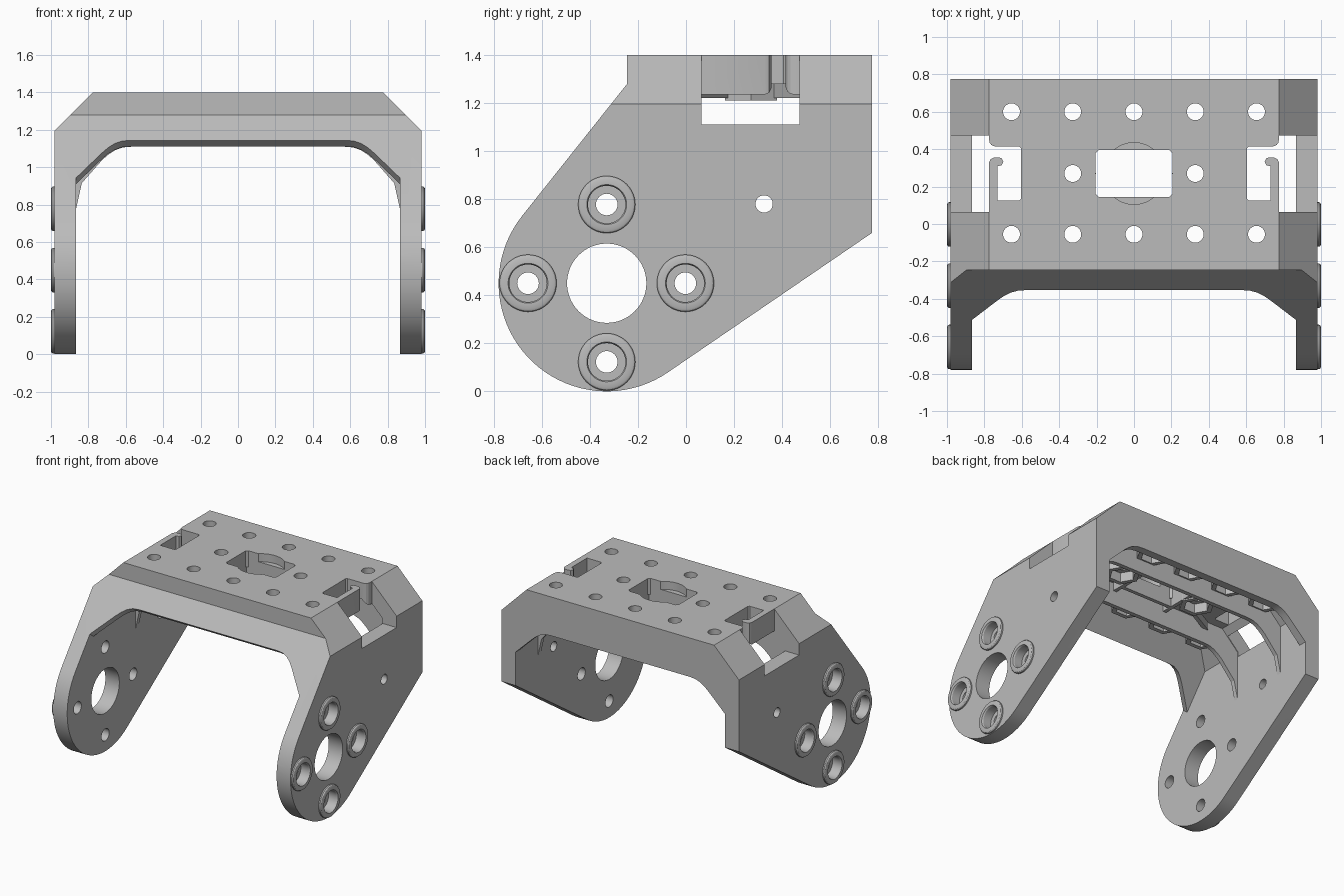
import bpy, bmesh, math
from mathutils import Vector

if "Cube" in bpy.data.objects:
    bpy.data.objects.remove(bpy.data.objects["Cube"])

grey = bpy.data.materials.new("light_grey")
grey.diffuse_color = (0.50, 0.50, 0.50, 1)
grey.use_nodes = True
grey.node_tree.nodes["Principled BSDF"].inputs["Base Color"].default_value = grey.diffuse_color


def make(name, rings, close=False):
    """Skin a list of matching closed rings; cap the ends, or join last to first."""
    bm = bmesh.new()
    vs = [[bm.verts.new(p) for p in r] for r in rings]
    n = len(vs[0])
    pairs = list(zip(vs, vs[1:])) + ([(vs[-1], vs[0])] if close else [])
    for a, b in pairs:
        for i in range(n):
            bm.faces.new((a[i], a[(i + 1) % n], b[(i + 1) % n], b[i]))
    if not close:
        bm.faces.new(vs[0])
        bm.faces.new(vs[-1])
    bmesh.ops.recalc_face_normals(bm, faces=bm.faces)
    me = bpy.data.meshes.new(name)
    bm.to_mesh(me)
    bm.free()
    me.materials.append(grey)
    ob = bpy.data.objects.new(name, me)
    bpy.context.collection.objects.link(ob)
    return ob


AXES = {"x": lambda u, v, w: (w, u, v), "y": lambda u, v, w: (u, w, v), "z": lambda u, v, w: (u, v, w)}


def prism(name, prof, axis, a, b):
    return make(name, [[AXES[axis](u, v, w) for u, v in prof] for w in (a, b)])


def circle(cu, cv, r, n=48, start=0.0):
    return [(cu + r * math.cos(start + 2 * math.pi * i / n),
             cv + r * math.sin(start + 2 * math.pi * i / n)) for i in range(n)]


def rect(u0, u1, v0, v1):
    return [(u0, v0), (u1, v0), (u1, v1), (u0, v1)]


def mirror(half):
    return half + [(-x, z) for x, z in reversed(half)]


def boolean(ob, other, op="DIFFERENCE"):
    m = ob.modifiers.new("cut", "BOOLEAN")
    m.operation, m.object, m.solver = op, other, "EXACT"
    bpy.context.view_layer.objects.active = ob
    bpy.ops.object.modifier_apply(modifier=m.name)
    bpy.data.objects.remove(other)


# outline of the side: round foot, sloped front, flat top
CY, CZ, R = -0.33, 0.45, 0.45
a0, a1 = math.radians(-55.4), math.radians(-218.5)
side = [(CY + R * math.cos(a0 + (a1 - a0) * i / 40), CZ + R * math.sin(a0 + (a1 - a0) * i / 40))
        for i in range(41)]
side += [(-0.245, 1.28), (-0.245, 1.4), (0.775, 1.4), (0.775, 0.66)]

# bracket body: front outline crossed with the side outline
body = prism("bracket_body", mirror([(0.98, -0.1), (0.98, 1.195), (0.775, 1.4)]), "y", -0.9, 0.9)
boolean(body, prism("side_shape", side, "x", -1.2, 1.2), "INTERSECT")

# hollow inside, leaving thin front and back walls
slope = (-0.245 + 0.682) / (1.28 - 0.73)
hollow = prism("hollow", mirror([(0.865, -0.2), (0.865, 1.145), (0.73, 1.28)]), "y", -1.6, 0.715)
boolean(hollow, prism("hollow_side", [(-0.177, 1.5), (-0.177, 1.28), (-0.177 - 1.5 * slope, -0.22),
                                      (0.9, -0.22), (0.9, 1.5)], "x", -1, 1), "INTERSECT")
boolean(body, hollow)

# arched openings in the back wall and the sloped front wall
arch_top = [(0.865, 0.91), (0.73, 1.04), (0.695, 1.07), (0.66, 1.092), (0.62, 1.106), (0.57, 1.11)]
arch = mirror([(0.865, -0.1)] + arch_top)
boolean(body, prism("back_opening", arch, "y", 0.6, 0.9))
nrm = Vector((0, 0.783, -0.623))
front = [Vector((x, -0.245 - (1.28 - z) * slope, z)) for x, z in
         mirror([(0.865, -0.1)] + [(x, z + 0.034) for x, z in arch_top])]
boolean(body, make("front_opening", [[p + nrm * t for p in front] for t in (-0.2, 0.075)]))

# bolt holes in the top plate
bolts = [(x, y) for y in (0.6, -0.055) for x in (-0.655, -0.3275, 0, 0.3275, 0.655)]
bolts += [(-0.3275, 0.27), (0.3275, 0.27)]
for x, y in bolts:
    boolean(body, prism("hole", circle(x, y, 0.045, 32), "z", 1.2, 1.5))

# middle window with a shallow round recess
boolean(body, prism("recess", circle(0, 0.27, 0.165), "z", 1.34, 1.5))
w = [(-0.205, 0.16), (-0.19, 0.145), (0.19, 0.145), (0.205, 0.16),
     (0.205, 0.38), (0.19, 0.395), (-0.19, 0.395), (-0.205, 0.38)]
boolean(body, prism("window", w, "z", 1.2, 1.5))

# side notches with hooked slots, and the leg holes
hook = [(0.605, 0.135), (0.615, 0.125), (0.73, 0.125), (0.73, 0.31), (0.708, 0.313), (0.698, 0.333),
        (0.708, 0.352), (0.725, 0.356), (0.75, 0.355), (0.768, 0.345), (0.776, 0.325), (0.82, 0.325),
        (0.82, 0.46), (0.776, 0.46), (0.772, 0.435), (0.762, 0.422), (0.745, 0.415), (0.615, 0.415),
        (0.605, 0.405)]
screws = [(CY + 0.3275 * c, CZ + 0.3275 * s) for c, s in ((1, 0), (0, 1), (-1, 0), (0, -1))]
for s in (-1, 1):
    boolean(body, prism("slot", [(s * x, y) for x, y in hook], "z", 1.2, 1.5))
    boolean(body, prism("notch", rect(0.065, 0.472, 1.11, 1.5), "x", s * 0.775, s * 1.1))
    boolean(body, prism("axle_hole", circle(CY, CZ, 0.165, 64), "x", s * 0.8, s * 1.1))
    boolean(body, prism("side_hole", circle(0.325, 0.78, 0.036, 32), "x", s * 0.8, s * 1.1))
    for y, z in screws:
        boolean(body, prism("screw_hole", circle(y, z, 0.045, 32), "x", s * 0.8, s * 1.1))
        boolean(body, prism("counterbore", circle(y, z, 0.078), "x", s * 0.925, s * 1.1))
        # raised rounded rim around each screw hole
        prof = [(0.078, 0.96), (0.078, 0.99), (0.083, 1.0), (0.107, 1.0), (0.114, 0.997),
                (0.119, 0.99), (0.119, 0.96)]
        make("screw_rim", [[(s * x, u, v) for u, v in circle(y, z, r)] for r, x in prof], True)

# two arched ribs beside the notches
rib = mirror([(0.90, 0.78), (0.90, 1.15), (0.75, 1.30)])
rib = [(0.865, 0.78), (0.90, 0.78), (0.90, 1.15), (0.75, 1.30)]
inner = [(0.835, 0.915)] + [(x - 0.005, z) for x, z in arch_top[1:]]
loop = rib + [(-x, z) for x, z in reversed(rib)] + [(-x, z) for x, z in inner] + inner[::-1]
for y in (0.028, 0.48):
    prism("arch_rib", loop, "y", y, y + 0.032)

# hexagonal nut pockets under the plate
LOW, HIGH = 1.21, 1.29
for x, y in bolts:
    make("nut_pocket", [[(u, v, z) for u, v in circle(x, y, r, 6)] for r, z in
                        ((0.125, LOW), (0.125, HIGH), (0.09, HIGH), (0.09, LOW))], True)


def strut(p, q, t=0.014):
    p, q = Vector(p), Vector(q)
    d = (q - p).normalized()
    n = Vector((-d.y, d.x)) * t
    prism("plate_strut", [p + n, q + n, q - n, p - n], "z", LOW + 0.01, HIGH)


# lattice struts joining the pockets, and a frame around the window
for s in (-1, 1):
    for y in (0.6, -0.055):
        strut((s * 0.125, y), (s * 0.205, y))
        strut((s * 0.45, y), (s * 0.535, y))
        strut((s * 0.775, y), (s * 0.80, y))
    for a, b in ((0.0625, 0.108), (0.0625, -0.108)):
        k = 1 if b > 0 else -1
        strut((s * (0.3275 + a), 0.27 + b), (s * (0.655 - a), 0.27 + k * 0.217))
    strut((s * 0.219, 0.05), (s * 0.219, 0.49))
for y in (0.131, 0.409):
    strut((-0.219, y), (0.219, y))

for ob in bpy.data.objects:
    bpy.ops.object.select_all(action="DESELECT")
    ob.select_set(True)
    bpy.context.view_layer.objects.active = ob
    bpy.ops.object.shade_smooth_by_angle(angle=math.radians(25))
